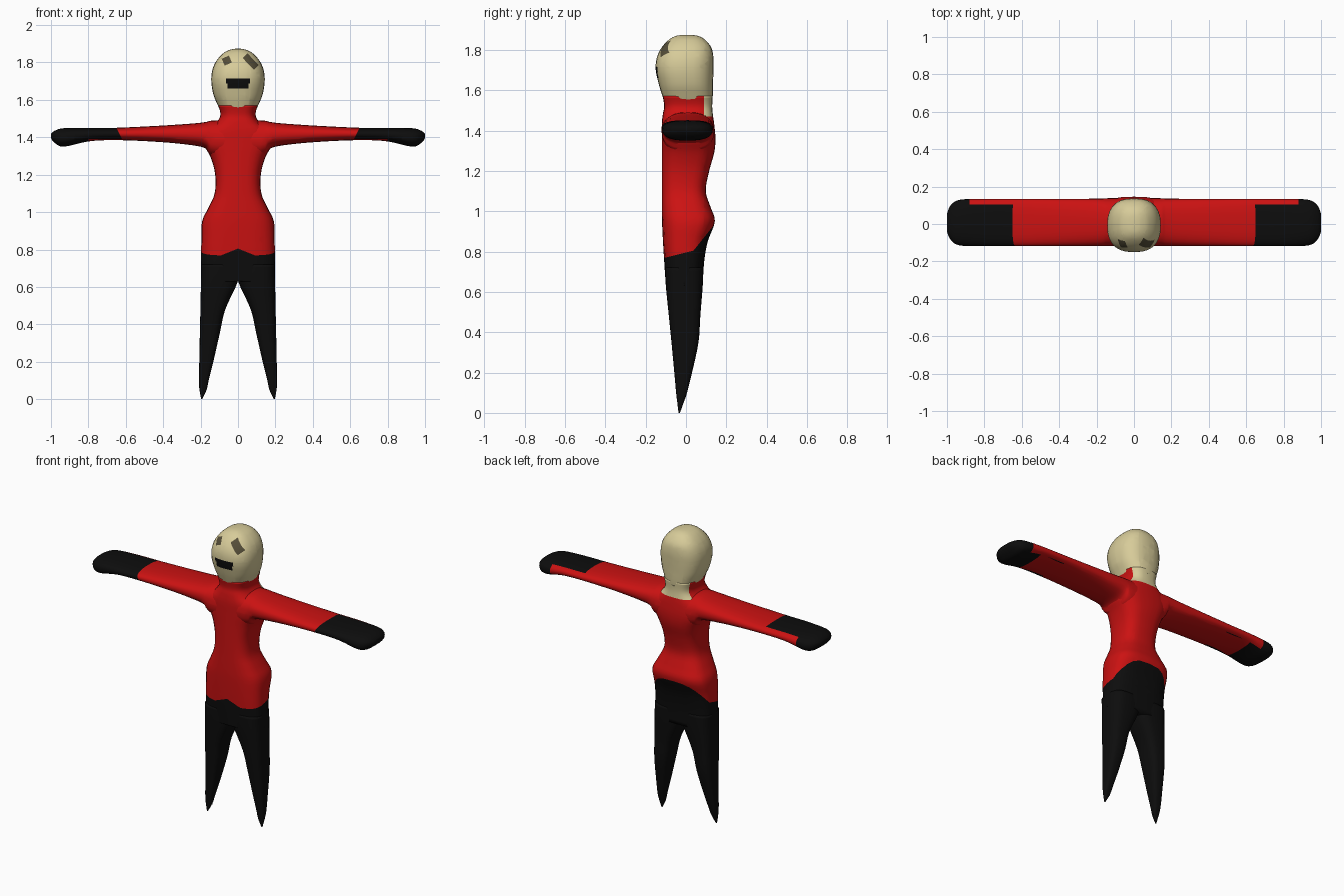
import bpy, bmesh, math
from mathutils import Vector

if "Cube" in bpy.data.objects:
    bpy.data.objects.remove(bpy.data.objects["Cube"])


def material(name, rgb):
    m = bpy.data.materials.new(name)
    m.diffuse_color = (*rgb, 1)
    m.use_nodes = True
    m.node_tree.nodes["Principled BSDF"].inputs["Base Color"].default_value = m.diffuse_color
    return m


RED, BLACK, SKIN, EYE = range(4)
MATERIALS = [material("red_cloth", (0.60, 0.006, 0.006)),
             material("black_cloth", (0.004, 0.004, 0.004)),
             material("pale_skin", (0.68, 0.60, 0.32)),
             material("dark_eye", (0.09, 0.075, 0.04))]


def smooth_rows(rows, steps=4):
    """Catmull-Rom interpolation of the section rows."""
    rows = [Vector(r) for r in rows]
    out = []
    for i in range(len(rows) - 1):
        p0, p1 = rows[max(i - 1, 0)], rows[i]
        p2, p3 = rows[i + 1], rows[min(i + 2, len(rows) - 1)]
        for k in range(steps):
            t = k / steps
            out.append(0.5 * (2 * p1 + (p2 - p0) * t + (2 * p0 - 5 * p1 + 4 * p2 - p3) * t * t
                              + (3 * p1 - p0 - 3 * p2 + p3) * t ** 3))
    return out + [rows[-1]]


def loft(name, rows, axis, power, base, regions=(), sides=28):
    """Rows are (position, a_min, a_max, b_min, b_max) of rounded sections.
    Regions are (material, planes); a point is inside when n.p < d for all planes."""
    bm = bmesh.new()
    rings = []
    for t, a0, a1, b0, b1 in smooth_rows(rows):
        ring = []
        for k in range(sides):
            ang = 2 * math.pi * k / sides
            c, s = math.cos(ang), math.sin(ang)
            u = math.copysign(abs(c) ** (2 / power), c)
            v = math.copysign(abs(s) ** (2 / power), s)
            a = (a0 + a1) / 2 + u * (a1 - a0) / 2
            b = (b0 + b1) / 2 + v * (b1 - b0) / 2
            ring.append(bm.verts.new((a, b, t) if axis == "z" else (t, a, b)))
        rings.append(ring)
    for r, q in zip(rings, rings[1:]):
        for k in range(sides):
            j = (k + 1) % sides
            bm.faces.new((r[k], r[j], q[j], q[k]))
    bm.faces.new(rings[0])
    bm.faces.new(rings[-1])
    bmesh.ops.recalc_face_normals(bm, faces=bm.faces)
    # Cut along the colour borders
    for _, planes in regions:
        for n, d in planes:
            n = Vector(n)
            bmesh.ops.bisect_plane(bm, geom=bm.verts[:] + bm.edges[:] + bm.faces[:],
                                   dist=1e-5, plane_co=n * d / n.length_squared, plane_no=n)
    for f in bm.faces:
        f.smooth = True
        f.material_index = base
        c = f.calc_center_median()
        for mat, planes in regions:
            if all(Vector(n).dot(c) < d for n, d in planes):
                f.material_index = mat
    me = bpy.data.meshes.new(name)
    bm.to_mesh(me)
    bm.free()
    for m in MATERIALS:
        me.materials.append(m)
    ob = bpy.data.objects.new(name, me)
    bpy.context.collection.objects.link(ob)
    return ob


# Torso and neck, with trouser waist and bare nape
loft("torso", [
    (0.63, -0.198, 0.198, -0.100, 0.083),
    (0.75, -0.197, 0.197, -0.108, 0.090),
    (0.85, -0.196, 0.196, -0.114, 0.108),
    (0.95, -0.192, 0.192, -0.119, 0.143),
    (1.02, -0.160, 0.160, -0.120, 0.122),
    (1.10, -0.125, 0.125, -0.120, 0.098),
    (1.20, -0.122, 0.122, -0.120, 0.115),
    (1.29, -0.145, 0.145, -0.120, 0.140),
    (1.36, -0.180, 0.180, -0.120, 0.146),
    (1.43, -0.175, 0.175, -0.120, 0.140),
    (1.48, -0.115, 0.115, -0.115, 0.133),
    (1.52, -0.094, 0.094, -0.108, 0.130),
    (1.57, -0.105, 0.105, -0.115, 0.132)], "z", 3, RED, [
    (BLACK, [((0, -0.25, 1), 0.795)]),
    (BLACK, [((0, -1.25, 1), 0.758)]),
    (BLACK, [((0.4, 0, 1), 0.805), ((-0.4, 0, 1), 0.805)]),
    (SKIN, [((0, -1, 0), -0.09), ((0, 0, -1), -1.47)])])

# Arms and hands in one sweep from tip to tip
half_arm = [
    (0.12, -0.118, 0.138, 1.290, 1.490),
    (0.17, -0.118, 0.136, 1.338, 1.482),
    (0.24, -0.118, 0.135, 1.357, 1.474),
    (0.42, -0.118, 0.134, 1.375, 1.462),
    (0.65, -0.118, 0.134, 1.385, 1.451),
    (0.80, -0.118, 0.133, 1.378, 1.451),
    (0.93, -0.115, 0.130, 1.350, 1.449),
    (0.98, -0.085, 0.100, 1.370, 1.435),
    (1.00, -0.040, 0.055, 1.395, 1.418)]
arm_rows = [(-r[0], *r[1:]) for r in reversed(half_arm)] + half_arm
arm_regions = []
for s in (-1, 1):
    arm_regions += [
        (BLACK, [((-s, 0, 0.5), 0.075), ((0, 1, 0), 0.105)]),
        (RED, [((-s, 0, 0), -0.5), ((s, 0, 0), 0.80), ((0, 0, 1), 1.392)]),
        (BLACK, [((-s, 0, 0), -0.88)])]
loft("arms", arm_rows, "x", 2.5, RED, arm_regions)

# Tapered legs with pointed feet
for s, side in ((-1, "left"), (1, "right")):
    rows = []
    for z, xi, xo, y0, y1 in [
            (0.000, 0.192, 0.197, -0.037, -0.030),
            (0.050, 0.168, 0.206, -0.043, -0.012),
            (0.100, 0.157, 0.209, -0.049, 0.005),
            (0.200, 0.132, 0.207, -0.058, 0.030),
            (0.350, 0.098, 0.204, -0.072, 0.062),
            (0.480, 0.068, 0.201, -0.085, 0.071),
            (0.630, 0.001, 0.198, -0.100, 0.083),
            (0.720, 0.000, 0.196, -0.104, 0.086)]:
        rows.append((z, *sorted((s * xi, s * xo)), y0, y1))
    loft(side + "_leg", rows, "z", 3, BLACK)
    # Inner toe point
    loft(side + "_toe", [(0.045, *sorted((s * 0.168, s * 0.173)), -0.03, -0.02),
                         (0.110, *sorted((s * 0.158, s * 0.195)), -0.045, 0.0)],
         "z", 2.5, BLACK, sides=10)

# Head with mouth and slanted eyes cut into the face
FRONT = ((0, 1, 0), 0.0)


def patch(x, z, w, h, tilt):
    """Tilted rectangular region on the front of the face."""
    u = Vector((math.cos(tilt), 0, math.sin(tilt)))
    v = Vector((-math.sin(tilt), 0, math.cos(tilt)))
    c = Vector((x, 0, z))
    return [(u, u.dot(c) + w), (-u, w - u.dot(c)), (v, v.dot(c) + h), (-v, h - v.dot(c)), FRONT]


loft("head", [
    (1.545, -0.096, 0.096, -0.108, 0.131),
    (1.580, -0.112, 0.112, -0.120, 0.133),
    (1.630, -0.132, 0.132, -0.135, 0.134),
    (1.700, -0.143, 0.143, -0.150, 0.136),
    (1.760, -0.137, 0.137, -0.145, 0.136),
    (1.810, -0.115, 0.115, -0.122, 0.126),
    (1.850, -0.078, 0.078, -0.085, 0.095),
    (1.869, -0.040, 0.040, -0.050, 0.060),
    (1.874, -0.010, 0.010, -0.015, 0.020)], "z", 2.5, SKIN, [
    (BLACK, patch(0, 1.702, 0.064, 0.013, 0)),
    (BLACK, patch(0, 1.675, 0.056, 0.015, 0)),
    (EYE, patch(-0.060, 1.810, 0.021, 0.020, 0.4)),
    (EYE, patch(0.068, 1.805, 0.043, 0.018, -0.8))])
